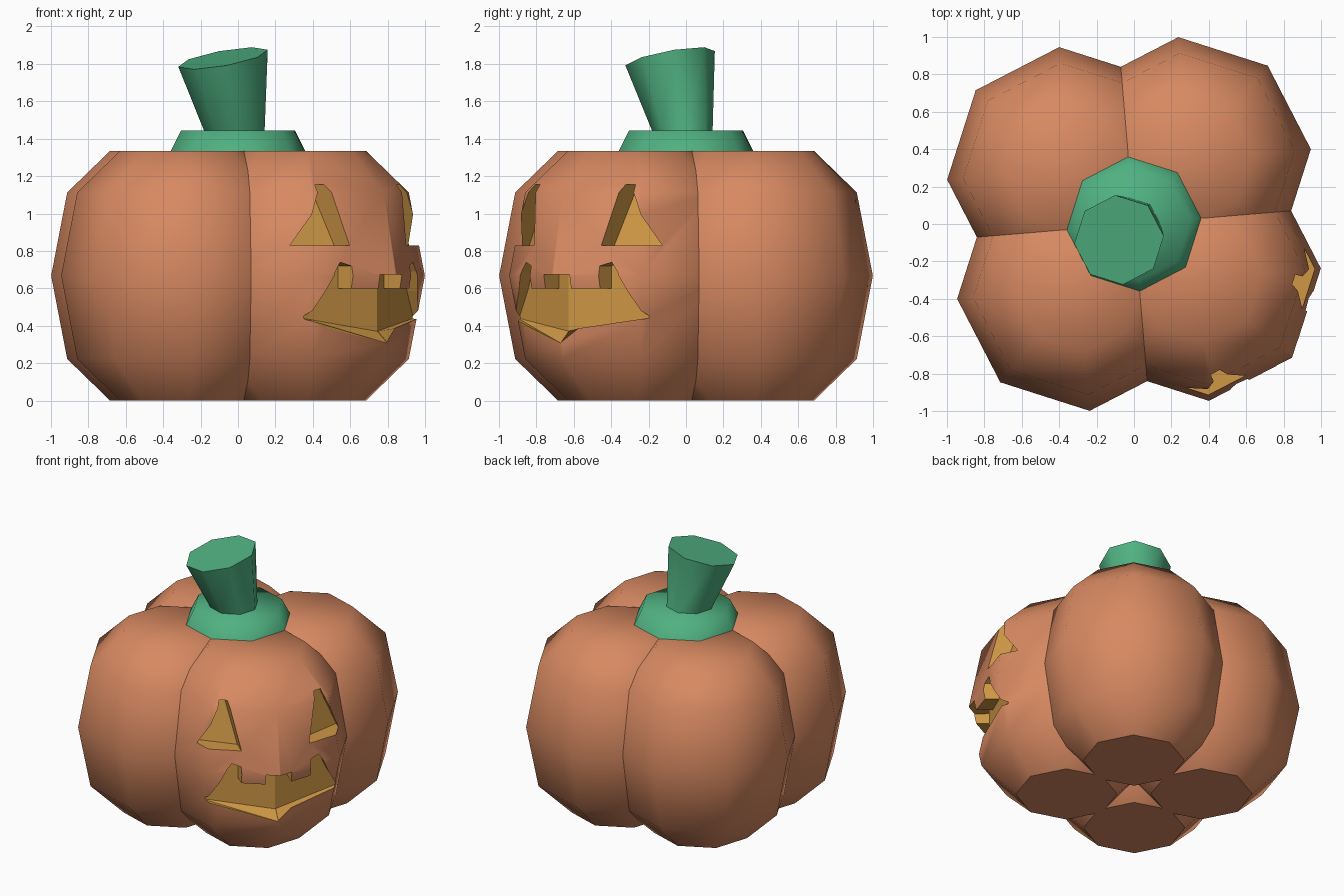
import bpy, math
from mathutils import Vector

if "Cube" in bpy.data.objects:
    bpy.data.objects.remove(bpy.data.objects["Cube"])

def material(name, rgb):
    m = bpy.data.materials.new(name)
    m.diffuse_color = (*rgb, 1)
    m.use_nodes = True
    m.node_tree.nodes["Principled BSDF"].inputs["Base Color"].default_value = m.diffuse_color
    return m

ORANGE = material("pumpkin orange", (0.68, 0.25, 0.12))
GOLD = material("carved gold", (0.62, 0.31, 0.06))
GREEN = material("stem green", (0.08, 0.44, 0.22))

def make(name, verts, faces, mats):
    me = bpy.data.meshes.new(name)
    me.from_pydata(verts, [], faces)
    for m in mats:
        me.materials.append(m)
    ob = bpy.data.objects.new(name, me)
    bpy.context.scene.collection.objects.link(ob)
    return ob

def loft(name, rings, mats):
    """Closed skin through equal rings of points, capped at both ends."""
    n = len(rings[0])
    verts = [p for r in rings for p in r]
    faces = [tuple(reversed(range(n))), tuple(range(len(verts) - n, len(verts)))]
    for k in range(len(rings) - 1):
        for i in range(n):
            j = (i + 1) % n
            faces.append((k*n + i, k*n + j, k*n + n + j, k*n + n + i))
    return make(name, verts, faces, mats)

def ring(cx, cy, z, r, turn, tilt=0.0):
    pts = []
    for i in range(8):
        a = turn + i * math.pi / 4
        x, y = r * math.cos(a), r * math.sin(a)
        pts.append((cx + x, cy + y, z + tilt * (x + y)))
    return pts

def shade(ob, flat):
    for p in ob.data.polygons:
        p.use_smooth = not flat(p)

# four lobes, evenly turned about the middle
FACE = math.radians(-40.2)
MID = 0.6675
PROFILE = [(0, 0.34), (0.2225, 0.57), (MID, 0.656), (1.1125, 0.57), (1.335, 0.34)]
lobes = []
for k in range(4):
    a = FACE + k * math.pi / 2
    cx, cy = 0.452 * math.cos(a), 0.452 * math.sin(a)
    rings = [ring(cx, cy, z, r, a) for z, r in PROFILE]
    lobes.append(loft("face_lobe" if k == 0 else f"lobe_{k}", rings, [ORANGE, GOLD]))

# carved face: cutters placed by (sideways, height, outward) on the face lobe
OUT = Vector((math.cos(FACE), math.sin(FACE), 0))
SIDE = Vector((-OUT.y, OUT.x, 0))

def cutter(name, front, back, depth, sign):
    place = lambda s, z, a: tuple(OUT * (0.452 + a) + SIDE * (s * sign) + Vector((0, 0, z)))
    rings = [[place(s, z, depth(s, z)) for s, z in back],
             [place(s, z, 0.69) for s, z in front]]
    if sign > 0:
        rings = [r[::-1] for r in rings]
    ob = loft(name, rings, [ORANGE, GOLD])
    for p in ob.data.polygons:
        p.material_index = 1
    ob.hide_render = True
    return ob

eye = [(0.235, 0.83), (0.30, 1.155), (0.35, 1.155), (0.49, 0.83)]
grin_top = [(-0.004, 0.675), (0.09, 0.675), (0.09, 0.6), (0.24, 0.6), (0.24, 0.72),
            (0.30, 0.74), (0.335, 0.69), (0.38, 0.585), (0.46, 0.44)]
grin_front = [(-0.004, 0.21)] + grin_top
grin_back = [(-0.004, 0.37)] + grin_top
eye_depth = lambda s, z: 0.56 - 0.6 * s - 0.25 * (z - 0.83)
grin_depth = lambda s, z: 0.52 - 0.29 * s

body = lobes[0]
for sign in (-1, 1):
    for cut in (cutter("eye_cutter", eye, eye, eye_depth, sign),
                cutter("grin_cutter", grin_front, grin_back, grin_depth, sign)):
        # make the cutter's normals point outward
        bpy.ops.object.select_all(action='DESELECT')
        bpy.context.view_layer.objects.active = cut
        cut.select_set(True)
        bpy.ops.object.mode_set(mode='EDIT')
        bpy.ops.mesh.select_all(action='SELECT')
        bpy.ops.mesh.normals_make_consistent(inside=False)
        bpy.ops.object.mode_set(mode='OBJECT')
        mod = body.modifiers.new("carve", 'BOOLEAN')
        mod.operation = 'DIFFERENCE'
        mod.solver = 'EXACT'
        mod.object = cut
        bpy.context.view_layer.objects.active = body
        bpy.ops.object.modifier_apply(modifier=mod.name)
        bpy.data.objects.remove(cut)

for ob in lobes:
    shade(ob, lambda p: p.material_index == 1 or p.normal.z < -0.9)

# stem collar
T = math.radians(5)
collar = loft("stem_collar", [ring(0, 0, 1.325, 0.365, T), ring(0, 0, 1.445, 0.305, T)], [GREEN])
shade(collar, lambda p: p.normal.z < -0.9)

# leaning stem with a slanted top
stem = loft("stem", [ring(0, 0, 1.40, 0.155, T),
                     ring(-0.02, -0.02, 1.445, 0.163, T),
                     ring(-0.08, -0.085, 1.83, 0.24, T, 0.175)], [GREEN])
shade(stem, lambda p: abs(p.normal.z) > 0.7)
